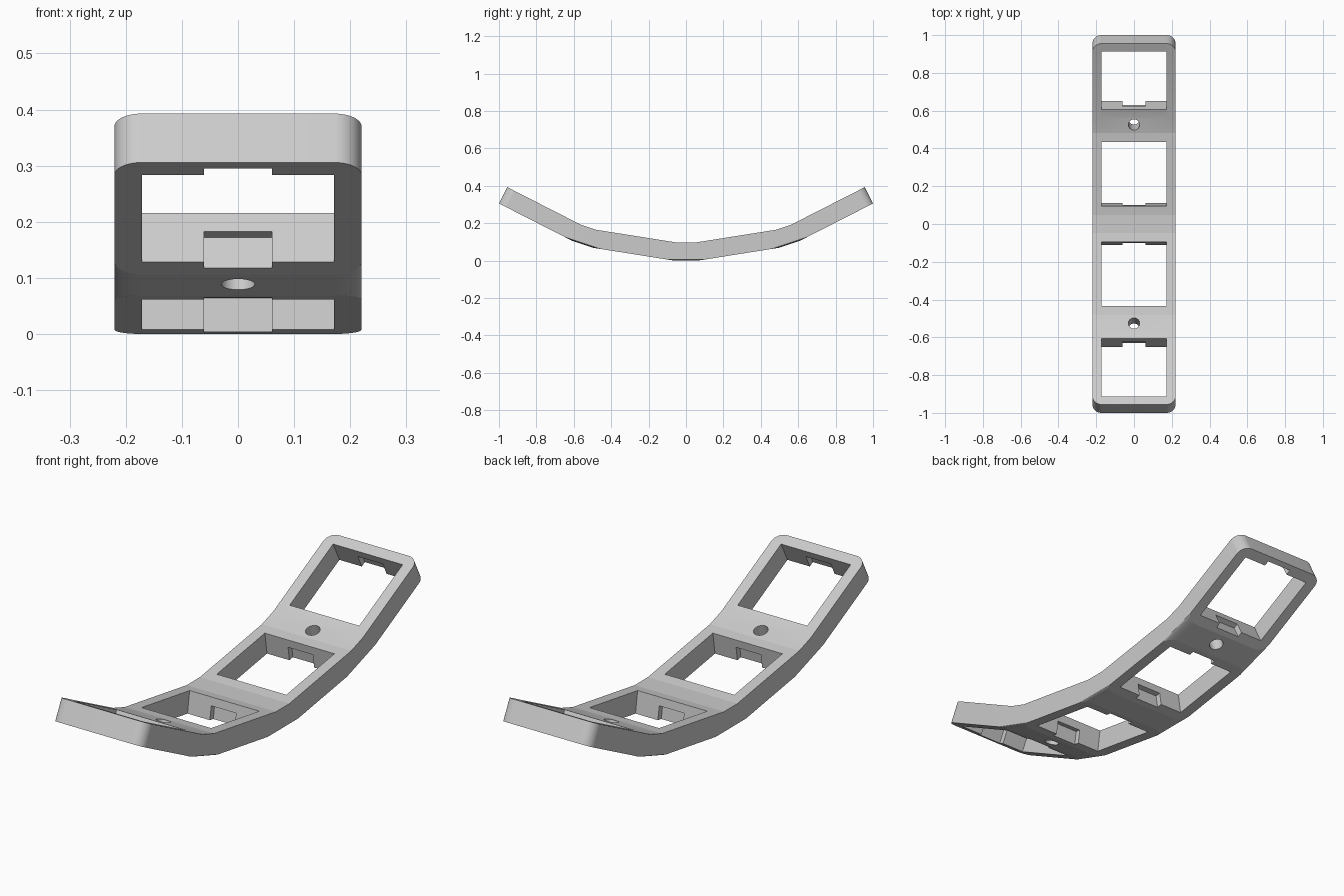
import bpy, bmesh
from math import radians, sin, cos, pi
from mathutils import Matrix, Vector

cube = bpy.data.objects.get("Cube")
if cube:
    bpy.data.objects.remove(cube)

HALF = 0.22        # half the width and half the length of each plate
THICK = 0.0977
RADIUS = 0.049     # corner rounding
HOLE = 0.171       # half the square opening
STEPS = 12

grey = bpy.data.materials.new("light grey plastic")
grey.use_nodes = True
colour = (0.6, 0.6, 0.6, 1)
grey.diffuse_color = colour
grey.node_tree.nodes["Principled BSDF"].inputs["Base Color"].default_value = colour


def plate_axes(angle):
    a = radians(angle)
    return Vector((0, cos(a), sin(a))), Vector((0, -sin(a), cos(a)))


# Rear half of the strip: inner bottom corner of each plate and its tilt
plates = [(Vector((0, 0.062, 0.0)), 9), (Vector((0, 0.608, 0.106)), 27)]


def half_profile(inset):
    """Bottom and top points from the middle to the end of the strip."""
    bottom, top = [], []
    for i, (start, angle) in enumerate(plates):
        along, up = plate_axes(angle)
        last = i == len(plates) - 1
        end = start + along * 2 * HALF
        bottom += [start + along * inset, end - along * inset]
        top += [start + up * THICK, end + up * THICK - along * (inset if last else 0)]
    return bottom, top


def section(x, inset):
    bottom, top = half_profile(inset)
    flip = lambda pts: [Vector((0, -p.y, p.z)) for p in pts]
    loop = flip(bottom)[::-1] + bottom + top[::-1] + flip(top)
    return [p + Vector((x, 0, 0)) for p in loop]


def finish(bm, name):
    bmesh.ops.recalc_face_normals(bm, faces=bm.faces)
    mesh = bpy.data.meshes.new(name)
    bm.to_mesh(mesh)
    bm.free()
    mesh.materials.append(grey)
    obj = bpy.data.objects.new(name, mesh)
    bpy.context.collection.objects.link(obj)
    return obj


# Curved strip: side profile lofted across the width, rounding the corners
arc = [pi / 2 * i / STEPS for i in range(STEPS + 1)]
right = [(-HALF + RADIUS * (1 - cos(a)), RADIUS * (1 - sin(a))) for a in arc]
stations = right + [(-x, d) for x, d in reversed(right)]
bm = bmesh.new()
rings = [[bm.verts.new(p) for p in section(x, d)] for x, d in stations]
for r0, r1 in zip(rings, rings[1:]):
    for i in range(len(r0)):
        j = (i + 1) % len(r0)
        bm.faces.new((r0[i], r0[j], r1[j], r1[i]))
bm.faces.new(rings[0])
bm.faces.new(rings[-1][::-1])
strip = finish(bm, "curved_switch_strip")


def cut(cutter):
    cutter.hide_render = True
    mod = strip.modifiers.new("cut", 'BOOLEAN')
    mod.operation = 'DIFFERENCE'
    mod.solver = 'EXACT'
    mod.object = cutter
    bpy.context.view_layer.objects.active = strip
    bpy.ops.object.modifier_apply(modifier=mod.name)
    bpy.data.objects.remove(cutter)


def box_cutter(name, matrix, hx, hy, z0, z1):
    bm = bmesh.new()
    bmesh.ops.create_cube(bm, size=1)
    for v in bm.verts:
        v.co = matrix @ Vector((v.co.x * 2 * hx, v.co.y * 2 * hy,
                                z0 + (v.co.z + 0.5) * (z1 - z0)))
    cut(finish(bm, name))


# Square openings with clip notches open to the underside
for side in (1, -1):
    for start, angle in plates:
        along, up = plate_axes(angle)
        mid = start + along * HALF
        m = (Matrix.Translation((0, side * mid.y, mid.z))
             @ Matrix.Rotation(radians(side * angle), 4, 'X'))
        box_cutter("opening_cutter", m, HOLE, HOLE, -0.1, THICK + 0.05)
        box_cutter("notch_cutter", m, 0.061, HOLE + 0.0244, -0.1, THICK - 0.0366)

    # Round screw hole through the joint between two plates
    bm = bmesh.new()
    m = (Matrix.Translation((0, side * 0.54, 0.136))
         @ Matrix.Rotation(radians(side * 18), 4, 'X'))
    bmesh.ops.create_cone(bm, cap_ends=True, segments=48, radius1=0.03,
                          radius2=0.03, depth=0.3, matrix=m)
    cut(finish(bm, "screw_hole_cutter"))

# Smooth the rounded corners, keep the joints crisp
bpy.ops.object.select_all(action='DESELECT')
strip.select_set(True)
bpy.context.view_layer.objects.active = strip
bpy.ops.object.shade_smooth_by_angle(angle=radians(8.5))
